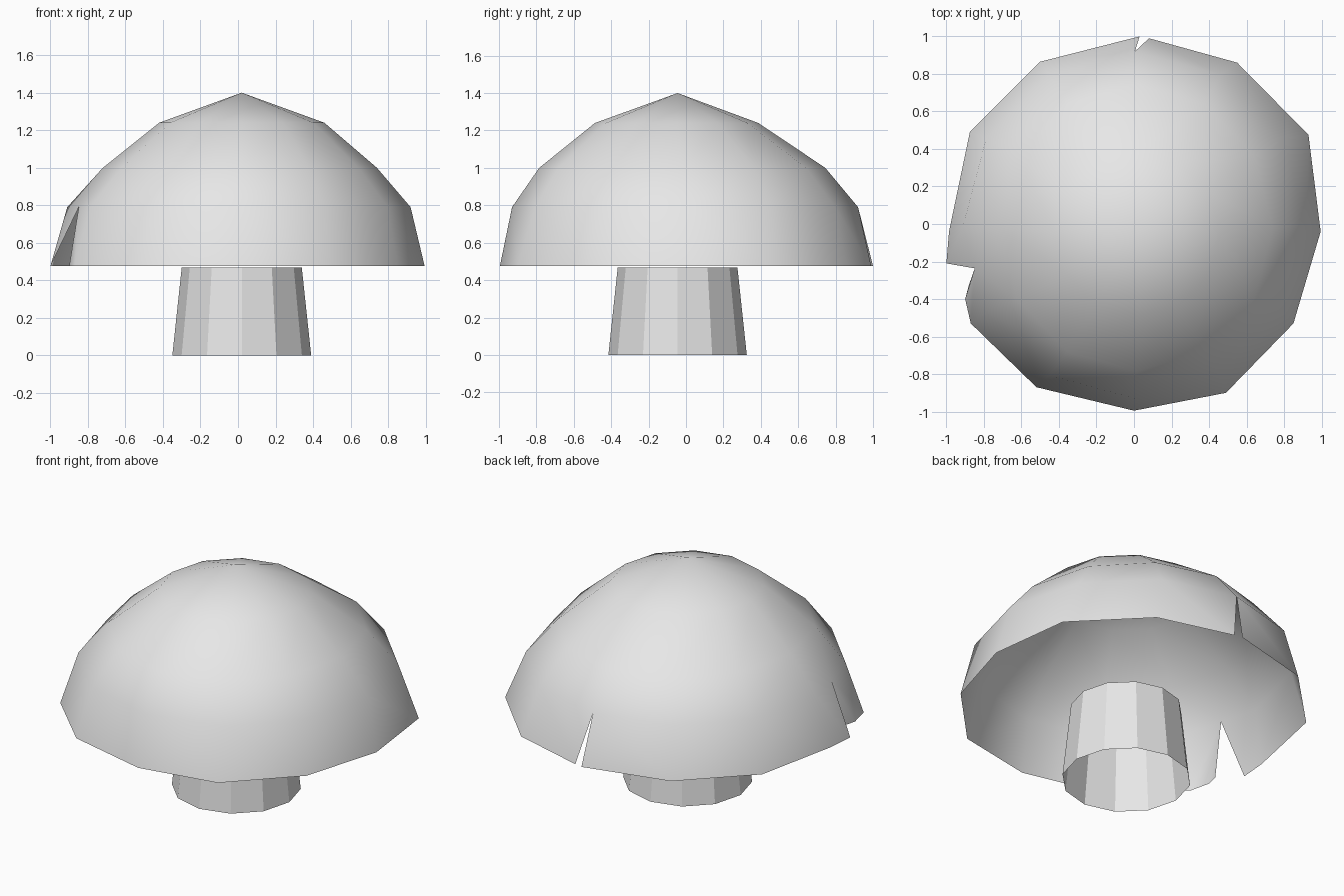
import bpy
import bmesh
from math import cos, sin, radians

cube = bpy.data.objects.get("Cube")
if cube:
    bpy.data.objects.remove(cube, do_unlink=True)

grey = bpy.data.materials.new("plain_grey")
grey.use_nodes = True
grey.diffuse_color = (0.8, 0.8, 0.8, 1)
grey.node_tree.nodes["Principled BSDF"].inputs["Base Color"].default_value = (0.8, 0.8, 0.8, 1)

SIDES = 12
RIM_Z = 0.475


def ring(bm, cx, cy, rx, ry, z):
    """One twelve-sided ring of vertices."""
    return [bm.verts.new((cx + rx * cos(radians(30 * k)), cy + ry * sin(radians(30 * k)), z))
            for k in range(SIDES)]


def strip(bm, upper, rim_points):
    """Skirt panels hanging from the upper vertices down to the rim."""
    lower = [bm.verts.new((x, y, RIM_Z)) for x, y in rim_points]
    for i in range(len(upper) - 1):
        corners = [upper[i], lower[i], lower[i + 1], upper[i + 1]]
        bm.faces.new(list(dict.fromkeys(corners)))


# Mushroom cap: open dome, smooth shaded
bm = bmesh.new()
low = ring(bm, 0.005, -0.005, 0.915, 0.925, 0.79)
mid = ring(bm, 0.01, -0.02, 0.73, 0.765, 1.0)
top = ring(bm, 0.02, -0.05, 0.44, 0.437, 1.24)
peak = bm.verts.new((0.02, -0.045, 1.4))
tear = bm.verts.new((0.5 * (low[6].co + low[7].co)))

for k in range(SIDES):
    n = (k + 1) % SIDES
    bm.faces.new((top[k], top[n], peak))
    bm.faces.new((mid[k], mid[n], top[n], top[k]))
    edge = [low[k], tear, low[n]] if k == 6 else [low[k], low[n]]
    bm.faces.new(edge + [mid[n], mid[k]])

# Skirt in two pieces, split by a thin slit at the back and a tear at the side
strip(bm, low[3:7] + [tear],
      [(0.03, 1.0), (-0.5, 0.865), (-0.875, 0.49), (-0.986, -0.04), (-1.0, -0.21)])
strip(bm, [tear, tear] + low[7:] + low[:4],
      [(-0.88, -0.325), (-0.9, -0.4), (-0.87, -0.53), (-0.52, -0.87), (0, -0.995),
       (0.49, -0.9), (0.85, -0.53), (0.995, -0.04), (0.93, 0.475), (0.55, 0.86), (0.08, 0.99)])

bmesh.ops.recalc_face_normals(bm, faces=bm.faces)
if sum(f.normal.z for f in bm.faces) < 0:
    bmesh.ops.reverse_faces(bm, faces=bm.faces)
for f in bm.faces:
    f.smooth = True
mesh = bpy.data.meshes.new("cap")
bm.to_mesh(mesh)
bm.free()
cap = bpy.data.objects.new("cap", mesh)
bpy.context.collection.objects.link(cap)
mesh.materials.append(grey)

# Stem: tapered open tube, flat faces
bpy.ops.mesh.primitive_cone_add(vertices=SIDES, radius1=0.37, radius2=0.32, depth=0.468,
                                end_fill_type='NOTHING', location=(0.02, -0.045, 0.234))
stem = bpy.context.object
stem.name = "stem"
stem.data.materials.append(grey)
